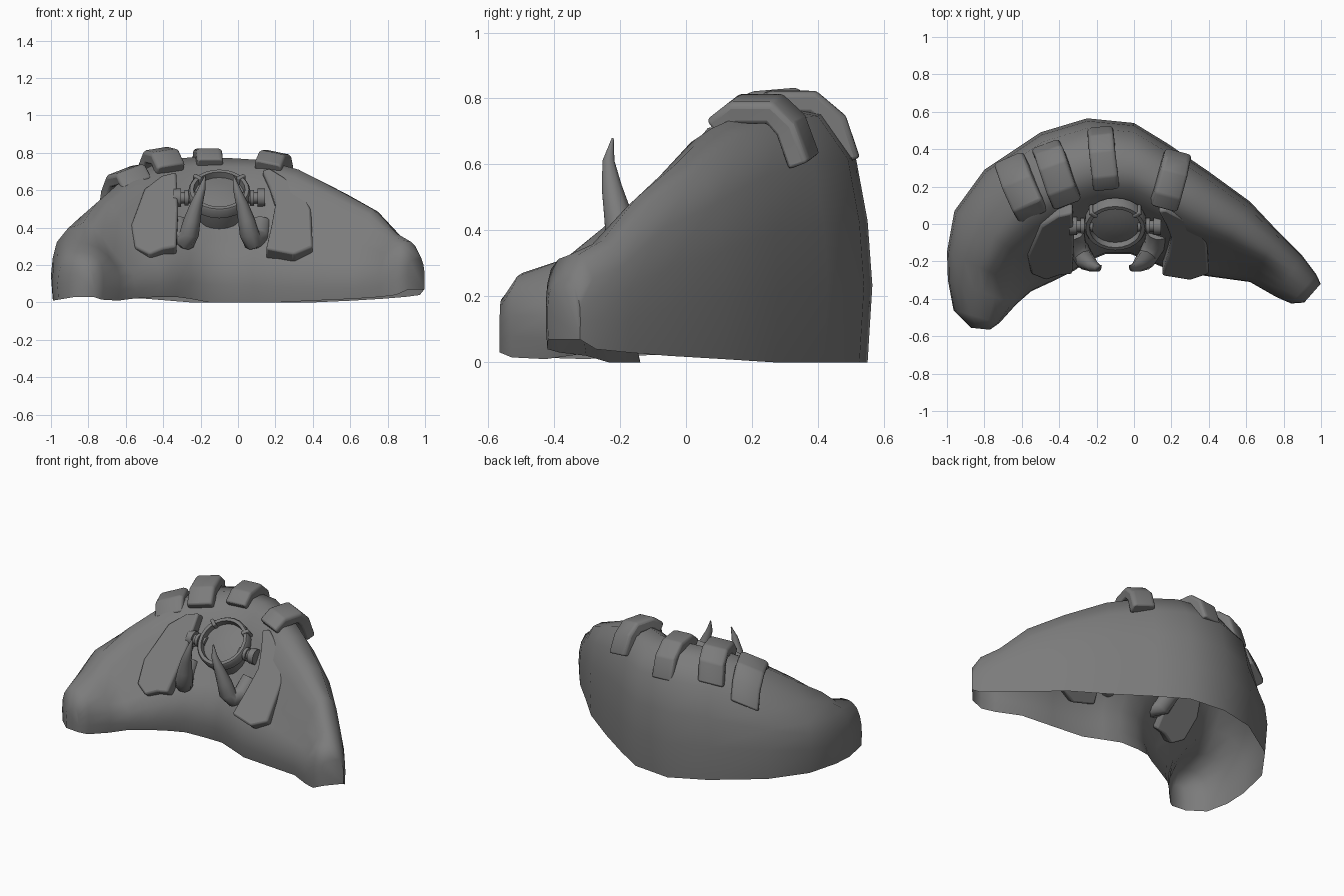
import bpy, bmesh, math
from mathutils import Vector as V, Matrix

if "Cube" in bpy.data.objects:
    bpy.data.objects.remove(bpy.data.objects["Cube"])

CX = -0.1  # axis of the central lamp
stone = bpy.data.materials.new("dark_stone")
stone.diffuse_color = (.2, .2, .2, 1)
stone.use_nodes = True
stone.node_tree.nodes["Principled BSDF"].inputs["Base Color"].default_value = stone.diffuse_color


def finish(name, bm, angle=40, bevel=0):
    bmesh.ops.recalc_face_normals(bm, faces=bm.faces)
    me = bpy.data.meshes.new(name)
    bm.to_mesh(me)
    bm.free()
    me.materials.append(stone)
    ob = bpy.data.objects.new(name, me)
    bpy.context.collection.objects.link(ob)
    if bevel:
        m = ob.modifiers.new("bevel", "BEVEL")
        m.width, m.segments, m.limit_method = bevel, 2, 'ANGLE'
    bpy.ops.object.select_all(action='DESELECT')
    ob.select_set(True)
    bpy.context.view_layer.objects.active = ob
    bpy.ops.object.shade_smooth_by_angle(angle=math.radians(angle))
    return ob


def loft(name, rings, closed=True, caps=True, angle=40, bevel=0):
    bm = bmesh.new()
    rows = [[bm.verts.new(p) for p in r] for r in rings]
    n = len(rows[0])
    for a, b in zip(rows, rows[1:]):
        for i in range(n if closed else n - 1):
            j = (i + 1) % n
            bm.faces.new((a[i], a[j], b[j], b[i]))
    if caps:
        bm.faces.new(rows[0])
        bm.faces.new(rows[-1])
    return finish(name, bm, angle, bevel)


# crescent rock shell, open underneath: inner xy, outer xy, crest height, base height,
# section shape (1 = boxy tip, -1 = sloping outer shoulder)
stations = [
    (-.77, -.565, -.87, -.555, .19, .03, 1), (-.72, -.53, -.965, -.46, .27, .015, 1),
    (-.63, -.43, -.995, -.30, .32, .01, .6), (-.55, -.36, -1, -.15, .43, .02, -.3),
    (-.42, -.30, -.96, .07, .56, .03, -1), (-.32, -.25, -.80, .29, .68, .03, -.8),
    (-.25, -.20, -.50, .49, .76, .02, 0), (-.15, -.16, -.25, .565, .78, 0, 0),
    (-.02, -.16, 0, .54, .77, 0, 0), (.08, -.20, .18, .43, .76, 0, 0),
    (.20, -.25, .40, .28, .71, 0, 0), (.40, -.28, .62, .12, .60, .01, 0),
    (.62, -.31, .78, -.05, .50, .02, 0), (.76, -.39, .90, -.17, .37, .03, .4),
    (.84, -.425, .975, -.27, .325, .04, 1), (.91, -.42, .998, -.32, .25, .07, 1)]
section = [(.03, 0), (0, .12), (.01, .3), (.1, .42), (.25, .6), (.4, .82), (.5, .94),
           (.62, 1), (.8, .97), (.93, .8), (.98, .55), (1, .3), (.98, 0)]
boxy = [(.03, 0), (0, .25), (0, .5), (.03, .7), (.1, .85), (.25, .96), (.45, 1),
        (.62, 1), (.8, .92), (.92, .75), (.98, .55), (1, .3), (.98, 0)]
sloped = section[:6] + [(.5, .94), (.62, .95), (.8, .79), (.93, .6), (.98, .48), (1, .3), (.98, 0)]
rings = []
for ix, iy, ox, oy, h, b, k in stations:
    ring = []
    for (t0, z0), (t1, z1) in zip(section, boxy if k > 0 else sloped):
        t, z = t0 + (t1 - t0) * abs(k), z0 + (z1 - z0) * abs(k)
        ring.append((ix + (ox - ix) * t, iy + (oy - iy) * t, b + (h - b) * z))
    rings.append(ring)
loft("rock_shell", rings, closed=False, angle=60)


# straps bent over the crest, rolled to follow the rock
def strap(name, path, w, roll=0, th=.07):
    pts = [V(p) for p in path]
    flat = (pts[-1] - pts[0]) * V((1, 1, 0))
    side = V((flat.y, -flat.x, 0)).normalized()
    side = (side + V((0, 0, roll))).normalized()
    rings = []
    for i, p in enumerate(pts):
        d = (pts[min(i + 1, len(pts) - 1)] - pts[max(i - 1, 0)]).normalized()
        up = side.cross(d).normalized()
        rings.append([p + side * w * a + up * th * b
                      for a, b in ((-.5, -.5), (.5, -.5), (.5, .35), (.38, .5), (-.38, .5), (-.5, .35))])
    loft(name, rings, angle=45, bevel=.01)


strap("strap_1", [(-.54, .06, .62), (-.57, .11, .685), (-.62, .22, .675), (-.645, .29, .61), (-.66, .33, .50)], .18, .35)
strap("strap_2", [(-.36, .12, .71), (-.39, .19, .78), (-.43, .31, .79), (-.45, .37, .74), (-.465, .40, .62)], .16, .15)
strap("strap_3", [(-.15, .20, .74), (-.155, .26, .79), (-.17, .38, .79), (-.175, .45, .73), (-.18, .49, .61)], .14)
strap("strap_4", [(.16, .10, .72), (.18, .16, .77), (.21, .27, .77), (.22, .32, .72), (.23, .36, .61)], .15, -.2)


# slabs lying on the front slope at both sides of the lamp
def slab(name, outline):
    front = [V((x, -.295 + (z - .27) * .82, z)) for x, z in outline]
    back = [p + V((0, .09, -.07)) for p in front]
    loft(name, [front, back], angle=35, bevel=.012)


slab("left_slab", [(-.33, .70), (-.41, .68), (-.5, .61), (-.54, .5), (-.57, .42), (-.55, .3),
                   (-.47, .26), (-.4, .29), (-.33, .3), (-.32, .5)])
slab("right_slab", [(.13, .71), (.17, .72), (.25, .67), (.35, .6), (.39, .5), (.4, .3),
                    (.3, .26), (.15, .29), (.18, .42), (.2, .53), (.17, .62)])


# surface of revolution, profile is (radius, height)
def lathe(name, profile, matrix, n=24):
    rings = [[matrix @ V((r * math.cos(2 * math.pi * i / n), r * math.sin(2 * math.pi * i / n), z))
              for i in range(n)] for r, z in profile]
    return loft(name, rings, angle=35)


# tilted lamp barrel with a rim and a recessed domed face
tilt = Matrix.Translation((CX, -.01, .59)) @ Matrix.Rotation(math.radians(42), 4, 'X')
lathe("lamp_barrel", [(.11, -.26), (.14, -.2), (.153, -.12), (.15, -.05), (.165, -.04), (.165, .01), (.158, .02),
                      (.138, .02), (.133, -.015), (.08, -.005), (.03, 0)], tilt)

for s, tag in ((-1, "left"), (1, "right")):
    # pivot pins with collars
    m = Matrix.Translation((CX, -.01, .56)) @ Matrix.Rotation(s * math.pi / 2, 4, 'Y')
    lathe(tag + "_pivot", [(.03, .12), (.03, .165), (.042, .165), (.042, .185), (.03, .185),
                           (.03, .205), (.048, .205), (.048, .245)], m, 12)

    # clips over the rim
    bm = bmesh.new()
    a = math.radians(90 - s * 50)
    bmesh.ops.create_cube(bm, size=1, matrix=tilt @ Matrix.Rotation(a, 4, 'Z')
                          @ Matrix.Translation((.152, 0, -.008)) @ Matrix.Diagonal((.05, .022, .07, 1)))
    finish(tag + "_rim_clip", bm, bevel=.006)

    # curved tusks
    path = [(.225, -.04, .42, .06), (.21, -.11, .345, .06), (.175, -.17, .335, .055), (.16, -.195, .37, .052),
            (.145, -.205, .44, .045), (.12, -.225, .53, .032), (.092, -.235, .61, .019), (.075, -.222, .68, .003)]
    pts = [V((CX + s * x, y, z)) for x, y, z, r in path]
    rings = []
    for i, p in enumerate(pts):
        d = (pts[min(i + 1, 7)] - pts[max(i - 1, 0)]).normalized()
        u = d.cross(V((.6 * s, -.8, 0))).normalized()
        v = d.cross(u)
        rings.append([p + (u * math.cos(k * math.pi / 5) + v * math.sin(k * math.pi / 5)) * path[i][3]
                      for k in range(10)])
    loft(tag + "_tusk", rings)
